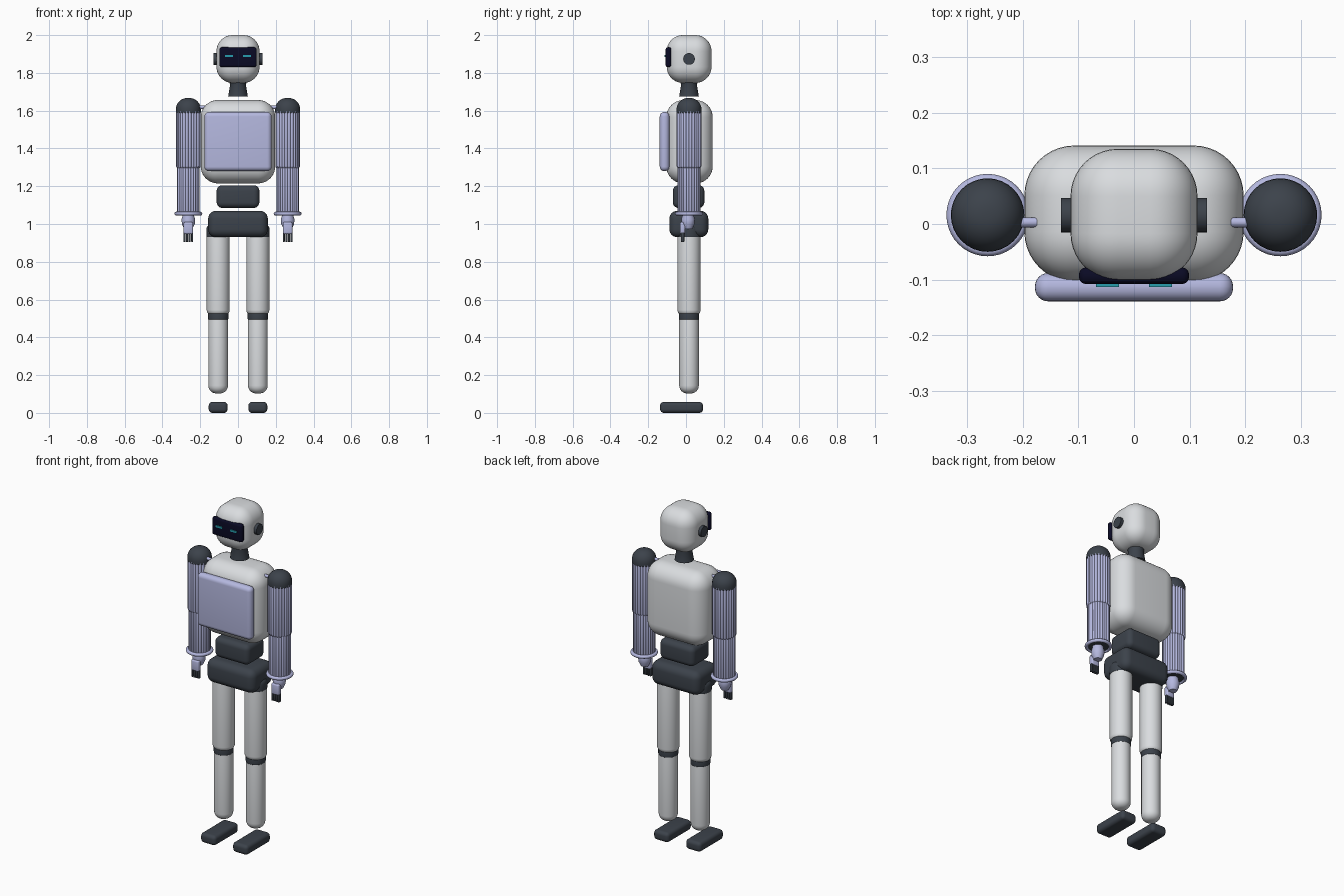
import bpy, bmesh, math
from mathutils import Matrix, Vector

cube = bpy.data.objects.get("Cube")
if cube:
    bpy.data.objects.remove(cube, do_unlink=True)


def material(name, rgb):
    m = bpy.data.materials.new(name)
    m.use_nodes = True
    m.diffuse_color = (*rgb, 1)
    m.node_tree.nodes["Principled BSDF"].inputs["Base Color"].default_value = (*rgb, 1)
    return m


WHITE = material("shell white", (0.70, 0.72, 0.74))
LILAC = material("lilac", (0.46, 0.48, 0.74))
DARK = material("dark joint grey", (0.045, 0.055, 0.07))
BLACK = material("visor black", (0.003, 0.003, 0.018))
CYAN = material("eye cyan", (0.02, 0.34, 0.42))

CY = 0.016  # depth of the body's centre line


def finish(bm, name, mat, angle=40):
    bmesh.ops.recalc_face_normals(bm, faces=bm.faces)
    mesh = bpy.data.meshes.new(name)
    bm.to_mesh(mesh)
    bm.free()
    mesh.materials.append(mat)
    ob = bpy.data.objects.new(name, mesh)
    bpy.context.collection.objects.link(ob)
    bpy.ops.object.select_all(action="DESELECT")
    ob.select_set(True)
    bpy.context.view_layer.objects.active = ob
    bpy.ops.object.shade_smooth_by_angle(angle=math.radians(angle))
    return ob


def box(name, mat, x, y, z, bevel=0.0, segments=6):
    """Rounded box between (min, max) pairs on each axis."""
    bm = bmesh.new()
    bmesh.ops.create_cube(bm, size=1)
    for v in bm.verts:
        for i, (lo, hi) in enumerate((x, y, z)):
            v.co[i] = (lo + hi) / 2 + v.co[i] * (hi - lo)
    if bevel:
        bmesh.ops.bevel(bm, geom=bm.edges[:], offset=bevel, segments=segments,
                        profile=0.5, affect="EDGES")
    return finish(bm, name, mat)


def lathe(name, mat, profile, x=0, y=CY, segments=32, ribs=0, depth=0.0):
    """Turn (radius, z) points about a vertical axis, scalloped if ribs are set."""
    bm = bmesh.new()
    rings = []
    for r, z in profile:
        ring = []
        for k in range(segments):
            a = math.tau * k / segments
            rr = r - depth * (1 - abs(math.sin(ribs * a / 2))) if ribs and r else r
            ring.append(bm.verts.new((x + rr * math.cos(a), y + rr * math.sin(a), z)))
        rings.append(ring)
    for a, b in zip(rings, rings[1:]):
        for k in range(segments):
            n = (k + 1) % segments
            bm.faces.new((a[k], a[n], b[n], b[k]))
    bmesh.ops.remove_doubles(bm, verts=bm.verts, dist=1e-5)
    return finish(bm, name, mat)


def rounded(r, z0, z1, low, high, steps=6):
    """Profile of an upright cylinder with rounded ends."""
    arc = [math.pi / 2 * i / steps for i in range(steps + 1)]
    bottom = [(r - low + low * math.sin(t), z0 + low - low * math.cos(t)) for t in arc]
    top = [(r - high + high * math.cos(t), z1 - high + high * math.sin(t)) for t in arc]
    return [(0, z0)] + bottom + top + [(0, z1)]


def rod(name, mat, x0, x1, y, z, r, segments=24):
    """Cylinder lying along x."""
    bm = bmesh.new()
    place = Matrix.Translation(Vector(((x0 + x1) / 2, y, z))) @ Matrix.Rotation(math.pi / 2, 4, "Y")
    bmesh.ops.create_cone(bm, cap_ends=True, segments=segments, radius1=r, radius2=r,
                          depth=abs(x1 - x0), matrix=place)
    return finish(bm, name, mat)


# Head, visor and neck
box("head", WHITE, (-0.114, 0.114), (-0.102, 0.135), (1.747, 2.0), 0.085, 10)
box("visor", BLACK, (-0.099, 0.099), (-0.108, -0.078), (1.83, 1.936), 0.013, 4)
lathe("neck", DARK, [(0, 1.675), (0.052, 1.675), (0.042, 1.735), (0.045, 1.75), (0, 1.77)])

# Torso
box("torso", WHITE, (-0.197, 0.197), (-0.104, 0.141), (1.215, 1.656), 0.09, 10)
box("chest_plate", LILAC, (-0.178, 0.178), (-0.139, -0.088), (1.28, 1.593), 0.024, 6)
box("abdomen", DARK, (-0.113, 0.113), (-0.07, 0.097), (1.085, 1.205), 0.03)
box("pelvis", DARK, (-0.158, 0.158), (-0.088, 0.118), (0.93, 1.07), 0.042)

for side, s in (("left", 1), ("right", -1)):
    # Face and ear details
    rod(side + "_ear", DARK, s * 0.10, s * 0.131, CY, 1.874, 0.031)
    box(side + "_eye", CYAN, sorted((s * 0.027, s * 0.068)), (-0.113, -0.105), (1.884, 1.895))

    # Leg
    leg = s * 0.105
    lathe(side + "_hip", DARK, rounded(0.0625, 0.93, 1.0, 0.004, 0.03), leg)
    lathe(side + "_thigh", WHITE, rounded(0.061, 0.515, 0.96, 0.03, 0.01), leg)
    lathe(side + "_knee", DARK, rounded(0.054, 0.493, 0.533, 0.006, 0.006), leg)
    lathe(side + "_shin", WHITE, rounded(0.052, 0.103, 0.51, 0.042, 0.01), leg)
    box(side + "_foot", DARK, (leg - 0.05, leg + 0.05), (-0.137, 0.09), (0, 0.058), 0.02)

    # Shoulder and ribbed sleeves
    arm = s * 0.263
    lathe(side + "_shoulder", DARK, rounded(0.066, 1.585, 1.667, 0.008, 0.06, 8), arm)
    rod(side + "_shoulder_axle", LILAC, s * 0.174, s * 0.22, 0.003, 1.618, 0.009, 12)
    lathe(side + "_upper_sleeve", LILAC, rounded(0.066, 1.295, 1.605, 0.012, 0.008, 3),
          arm, segments=144, ribs=24, depth=0.005)
    lathe(side + "_lower_sleeve", LILAC, rounded(0.061, 1.06, 1.31, 0.004, 0.008, 3),
          arm, segments=144, ribs=24, depth=0.005)

    # Cuff ring
    ring = [(0.064 + 0.010 * math.cos(t), 1.055 + 0.010 * math.sin(t))
            for t in (math.tau * i / 12 for i in range(13))]
    lathe(side + "_cuff", LILAC, ring, arm, segments=40)
    lathe(side + "_cuff_lining", DARK, [(0, 1.052), (0.058, 1.052), (0.058, 1.062), (0, 1.062)], arm)

    # Hand
    lathe(side + "_wrist", LILAC, [(0, 0.972), (0.022, 0.974), (0.034, 1.0), (0.036, 1.025),
                                   (0.03, 1.045), (0.03, 1.06)], arm, CY - 0.005)
    box(side + "_palm", LILAC, (arm - 0.025, arm + 0.025), (-0.032, -0.004), (0.947, 1.01), 0.008, 3)
    for i in range(4):
        fx = arm + (i - 1.5) * 0.0135
        box(f"{side}_finger_{i + 1}", DARK, (fx - 0.0055, fx + 0.0055),
            (-0.027, -0.009), (0.905, 0.955), 0.003, 2)
